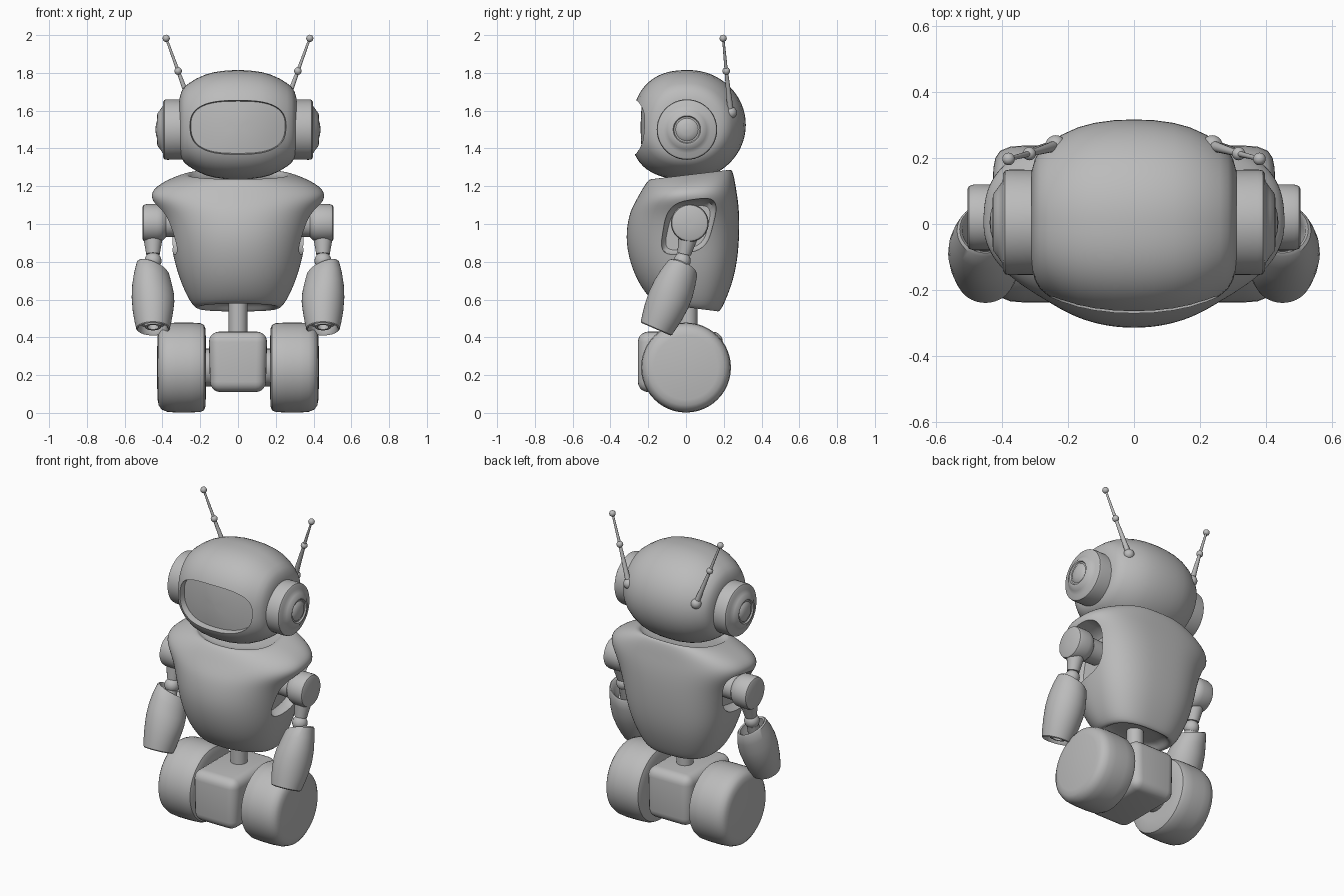
import bpy, bmesh, math
from mathutils import Vector

cube = bpy.data.objects.get("Cube")
if cube:
    bpy.data.objects.remove(cube)

grey = bpy.data.materials.new("plain_grey")
grey.use_nodes = True
grey.diffuse_color = (0.5, 0.5, 0.5, 1)
grey.node_tree.nodes["Principled BSDF"].inputs["Base Color"].default_value = grey.diffuse_color


def loft(name, rings):
    """Skin a list of equal point rings and cap both ends."""
    bm = bmesh.new()
    loops = [[bm.verts.new(p) for p in ring] for ring in rings]
    n = len(loops[0])
    for a, b in zip(loops, loops[1:]):
        for i in range(n):
            j = (i + 1) % n
            bm.faces.new((a[i], a[j], b[j], b[i]))
    bm.faces.new(loops[0])
    bm.faces.new(loops[-1])
    bmesh.ops.recalc_face_normals(bm, faces=bm.faces)
    mesh = bpy.data.meshes.new(name)
    bm.to_mesh(mesh)
    bm.free()
    mesh.materials.append(grey)
    ob = bpy.data.objects.new(name, mesh)
    bpy.context.collection.objects.link(ob)
    return ob


def activate(ob):
    bpy.ops.object.select_all(action='DESELECT')
    ob.select_set(True)
    bpy.context.view_layer.objects.active = ob


def finish(ob, angle=35):
    activate(ob)
    for m in list(ob.modifiers):
        bpy.ops.object.modifier_apply(modifier=m.name)
    bpy.ops.object.shade_smooth_by_angle(angle=math.radians(angle))
    return ob


def lathe(name, profile, origin, direction, n=40):
    """Spin (radius, height) pairs around a direction."""
    q = Vector(direction).to_track_quat('Z', 'Y')
    rings = []
    for r, h in profile:
        rings.append([Vector(origin) + q @ Vector((r * math.cos(t), r * math.sin(t), h))
                      for t in (math.tau * i / n for i in range(n))])
    return loft(name, rings)


def rod(name, a, b, ra, rb, n=16):
    d = Vector(b) - Vector(a)
    return finish(lathe(name, [(ra, 0), (rb, d.length)], a, d, n))


def ball(name, centre, r):
    prof = [(r * math.sin(t), -r * math.cos(t)) for t in (math.pi * (k + 0.1) / 12.2 for k in range(13))]
    return finish(lathe(name, prof, centre, (0, 0, 1), 20))


def power(v, e):
    return math.copysign(abs(v) ** e, v)


def oval(n, e):
    """Unit superellipse points."""
    return [(power(math.cos(t), 2 / e), power(math.sin(t), 2 / e))
            for t in (math.tau * i / n for i in range(n))]


def cut(ob, cutter):
    m = ob.modifiers.new("cut", 'BOOLEAN')
    m.operation = 'DIFFERENCE'
    m.solver = 'EXACT'
    m.object = cutter
    activate(ob)
    for mod in list(ob.modifiers):
        bpy.ops.object.modifier_apply(modifier=mod.name)
    bpy.data.objects.remove(cutter)


# Head: barrel along x with a fuller front
half = [(0, .29), (.06, .288), (.12, .28), (.17, .267), (.22, .245), (.26, .22),
        (.285, .2), (.3, .175), (.31, .14), (.31, .02)]
stations = [(-x, r) for x, r in reversed(half[1:])] + half
rings = []
for x, r in stations:
    ring = []
    for i in range(64):
        t = math.tau * i / 64
        c, s = math.cos(t), math.sin(t)
        if c < 0:
            y, z = power(c, 2 / 2.5) * r * 1.05, power(s, 2 / 2.5) * r
            z = z * .98 + .02 * s * r
            y += .07 * z * -c
        else:
            y, z = c * r * 1.04, s * r
        ring.append((x, .015 + y, 1.525 + z))
    rings.append(ring)
head = loft("head", rings)

# Visor recess with a curved floor
def visor_ring(scale, y=None):
    pts = []
    for u, v in oval(48, 2.8):
        x, dz = u * .25 * scale, v * .138 * scale
        x *= 1 + .25 * min(dz, 0)
        pts.append((x, y if y is not None else -.24 + .9 * x * x + .4 * dz * dz, 1.512 + dz))
    return pts

cut(head, loft("visor_cutter", [visor_ring(1.22, -.5), visor_ring(1.05, -.28), visor_ring(1)]
               + [visor_ring(s) for s in (.8, .6, .4, .2, .03)]))
finish(head)

# Torso: lofted shell, z / half width / front / back
sections = [(.60, .12, -.06, .09), (.59, .18, -.11, .14), (.55, .205, -.14, .165), (.57, .245, -.18, .19),
            (.68, .30, -.25, .245), (.8, .338, -.30, .272), (.93, .362, -.322, .283), (1.05, .40, -.303, .283),
            (1.12, .455, -.275, .275), (1.17, .465, -.25, .265), (1.22, .40, -.225, .256),
            (1.263, .28, -.195, .243), (1.258, .255, -.175, .225), (1.235, .24, -.16, .21), (1.23, .1, -.07, .1)]
rings = []
for z, w, yf, yb in sections:
    ring = []
    top = max(0, min(1, (z - 1.05) / .2))
    low = max(0, min(1, (.68 - z) / .13))
    for i in range(40):
        t = math.tau * i / 40
        c, s = math.cos(t), math.sin(t)
        e = 2 / 2.7 if s > 0 else 2 / 2.1
        x, y = w * power(c, e), power(s, e) * (yb if s > 0 else -yf)
        ring.append((x, y, z + .12 * y * top - .14 * y * low))
    rings.append(ring)
torso = loft("torso", rings)
torso.modifiers.new("smooth", 'SUBSURF').levels = 2
for s in (1, -1):
    sockets = []
    for x, k in ((.29, .8), (.31, .93), (.36, 1), (.6, 1.2)):
        sockets.append([(s * x, .01 + k * (.135 * u + .03 * v), .98 + k * (.14 * v + .02 * u))
                        for u, v in oval(40, 3.5)])
    cut(torso, loft("socket_cutter", sockets))
finish(torso)

# Neck post, drive box and axle
rod("waist_post", (0, .01, .4), (0, .01, .61), .05, .05, 24)
bpy.ops.mesh.primitive_cube_add(size=1, location=(0, -.03, .27))
box = bpy.context.object
box.name = "drive_box"
box.scale = (.31, .45, .32)
bpy.ops.object.transform_apply(location=False, rotation=False)
box.data.materials.append(grey)
for v in box.data.vertices:
    if v.co.z < 0:
        v.co.x *= .95
bevel = box.modifiers.new("round", 'BEVEL')
bevel.width, bevel.segments = .055, 5
finish(box, 50)
rod("axle", (-.2, 0, .24), (.2, 0, .24), .1, .1, 32)

for s, side in ((1, "left_"), (-1, "right_")):
    # Wheel with rounded tread
    finish(lathe(side + "wheel", [(.02, .175), (.15, .17), (.205, .172), (.226, .18), (.235, .2), (.238, .25),
                                  (.238, .33), (.234, .375), (.222, .405), (.2, .42), (.17, .426), (.02, .43)],
                 (0, 0, .24), (s, 0, 0), 48))
    # Ear pod
    finish(lathe(side + "ear", [(.02, .25), (.158, .25), (.16, .375), (.157, .39), (.148, .396), (.125, .398),
                                (.105, .412), (.085, .427), (.073, .428), (.068, .42), (.06, .42), (.05, .428),
                                (.03, .434), (.005, .437)], (0, .005, 1.5), (s, 0, 0), 48))
    # Antenna
    base, mid, tip = (s * .237, .237, 1.59), (s * .317, .213, 1.81), (s * .38, .197, 1.983)
    ball(side + "antenna_mount", base, .032)
    rod(side + "antenna_lower", base, mid, .017, .009)
    rod(side + "antenna_upper", mid, tip, .009, .006)
    ball(side + "antenna_joint", mid, .02)
    ball(side + "antenna_tip", tip, .019)
    # Shoulder and upper arm
    finish(lathe(side + "shoulder", [(.02, .27), (.07, .27), (.075, .38), (.09, .395), (.098, .41), (.1, .43),
                                     (.1, .485), (.095, .5), (.085, .505), (.01, .505)], (0, .02, 1.005), (s, 0, 0)))
    ax = s * .45
    rod(side + "upper_arm", (ax, .015, .95), (ax, -.01, .84), .055, .036, 24)
    ball(side + "elbow", (ax, -.02, .805), .045)
    rod(side + "elbow_link", (ax, -.02, .8), (ax, -.06, .68), .035, .04, 20)
    # Forearm cup with slanted opening and ringed wrist
    arm = lathe(side + "forearm", [(.01, .09), (.05, .085), (.065, .04), (.07, .01), (.078, .003), (.086, .012),
                                   (.1, .07), (.11, .13), (.113, .19), (.107, .26), (.097, .32), (.089, .357),
                                   (.083, .362), (.076, .355), (.07, .325), (.045, .325), (.043, .35),
                                   (.03, .35), (.028, .325), (.005, .325)],
                (ax, -.015, .775), (0, -.4, -.92))
    for v in arm.data.vertices:
        v.co.z += .38 * (s * v.co.x - .45) * max(0, min(1, (v.co.z - .55) / .2))
    finish(arm)
